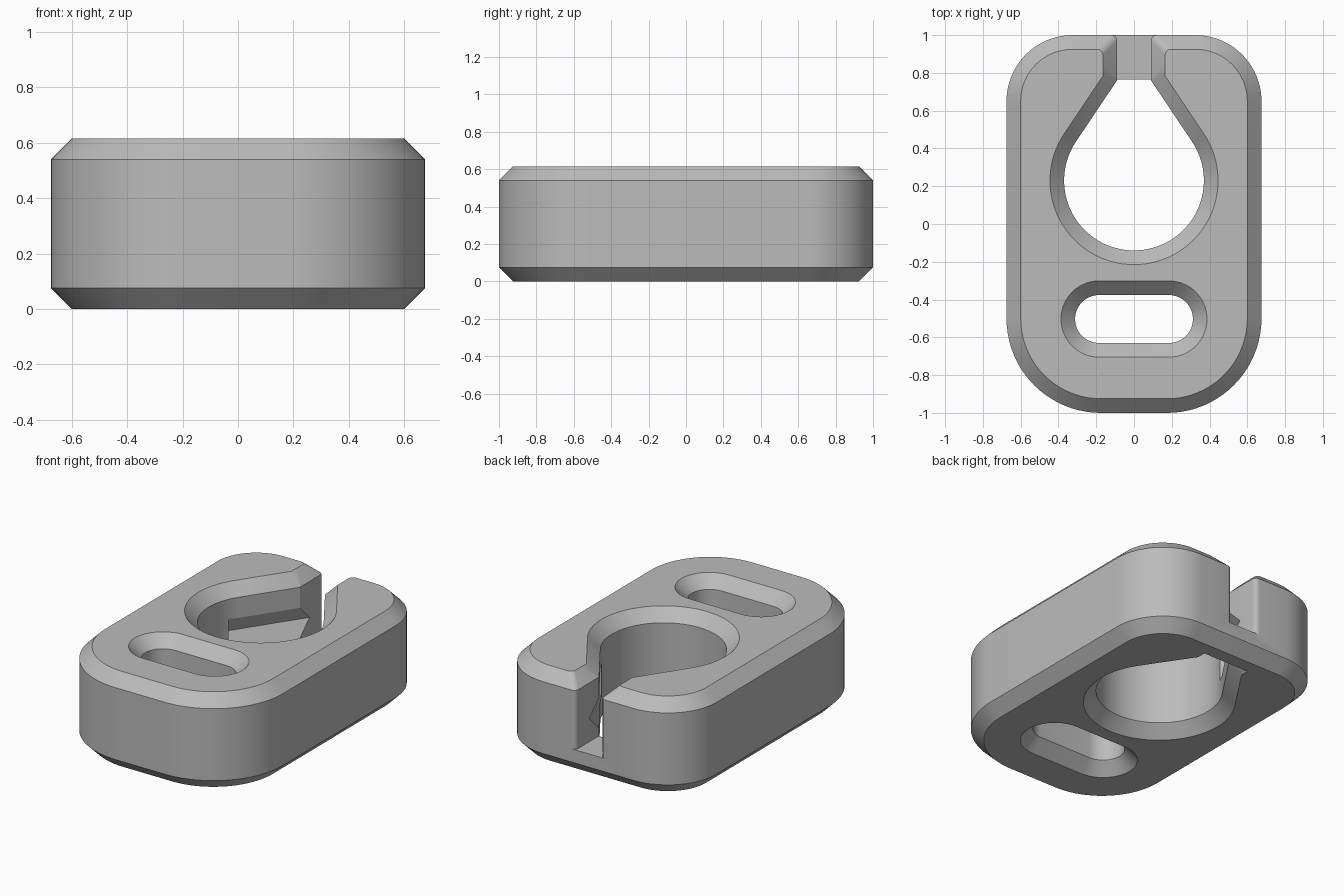
import bpy, bmesh
from math import sin, cos, pi, atan2, acos, hypot
from mathutils import Vector

if "Cube" in bpy.data.objects:
    bpy.data.objects.remove(bpy.data.objects["Cube"])

HEIGHT, CHAMFER = 0.615, 0.075
SLOT = 0.09          # half width of the back slot
HOLE_Y, HOLE_R, NECK_Y = 0.23, 0.37, 0.76

grey = bpy.data.materials.new("plain_grey")
grey.use_nodes = True
tone = (0.5, 0.5, 0.5, 1)
grey.diffuse_color = tone
grey.node_tree.nodes["Principled BSDF"].inputs["Base Color"].default_value = tone


def arc(cx, cy, r, a0, a1, n=20):
    return [(cx + r * cos(a0 + (a1 - a0) * i / n), cy + r * sin(a0 + (a1 - a0) * i / n))
            for i in range(n + 1)]


def loft(name, rings):
    """Skin a stack of equal-length (outline, z) rings into a closed solid."""
    bm = bmesh.new()
    loops = [[bm.verts.new((x, y, z)) for x, y in pts] for pts, z in rings]
    for lo, hi in zip(loops, loops[1:]):
        for i in range(len(lo)):
            j = (i + 1) % len(lo)
            bm.faces.new((lo[i], lo[j], hi[j], hi[i]))
    bm.faces.new(loops[0][::-1])
    bm.faces.new(loops[-1])
    bmesh.ops.recalc_face_normals(bm, faces=bm.faces[:])
    mesh = bpy.data.meshes.new(name)
    bm.to_mesh(mesh)
    bm.free()
    obj = bpy.data.objects.new(name, mesh)
    obj.data.materials.append(grey)
    bpy.context.collection.objects.link(obj)
    return obj


# Outlines, each grown by an offset o
def body_outline(o):
    front, back = 0.5, 0.35
    w = 0.675
    return (arc(w - back, 1 - back, back + o, 0, pi / 2)
            + arc(back - w, 1 - back, back + o, pi / 2, pi)
            + arc(front - w, front - 1, front + o, pi, 1.5 * pi)
            + arc(w - front, front - 1, front + o, 1.5 * pi, 2 * pi))


reach = hypot(SLOT, NECK_Y - HOLE_Y)
tangent = atan2(NECK_Y - HOLE_Y, SLOT) - acos(HOLE_R / reach)


def teardrop_outline(o):
    shoulder = NECK_Y + o * (1 - cos(tangent)) / sin(tangent)
    end = NECK_Y + 0.004 + o
    x = SLOT + o
    return ([(x, end), (-x, end), (-x, shoulder)]
            + arc(0, HOLE_Y, HOLE_R + o, pi - tangent, 2 * pi + tangent, 64)
            + [(x, shoulder)])


def oval_outline(o):
    return (arc(0.185, -0.503, 0.127 + o, -pi / 2, pi / 2)
            + arc(-0.185, -0.503, 0.127 + o, pi / 2, 1.5 * pi))


def slot_outline(o):
    r = 0.03
    side = [(SLOT + o, 0.7)] + arc(SLOT + o + r, 1 - r - o, r, pi, pi / 2, 6)
    side.append((SLOT + o + r, 1.1))
    return side + [(-x, y) for x, y in side[::-1]]


def through_cutter(name, outline):
    e = 0.02
    return loft(name, [(outline(CHAMFER + e), -e), (outline(0), CHAMFER),
                       (outline(0), HEIGHT - CHAMFER), (outline(CHAMFER + e), HEIGHT + e)])


def groove_cutter(side):
    """V-shaped groove along one straight wall of the teardrop."""
    out = Vector((side * cos(tangent), sin(tangent), 0))
    along = Vector((side * sin(tangent), -cos(tangent), 0))
    neck = Vector((side * SLOT, NECK_Y, HEIGHT / 2))
    bm = bmesh.new()
    ends = []
    for s in (-0.14, 0.45):
        base = neck + along * s
        ends.append([bm.verts.new(base + out * d + Vector((0, 0, h)))
                     for d, h in ((0.055, 0), (-0.02, 0.135), (-0.02, -0.135))])
    a, b = ends
    bm.faces.new(a)
    bm.faces.new(b[::-1])
    for i in range(3):
        j = (i + 1) % 3
        bm.faces.new((a[j], a[i], b[i], b[j]))
    bmesh.ops.recalc_face_normals(bm, faces=bm.faces[:])
    mesh = bpy.data.meshes.new("groove_cutter")
    bm.to_mesh(mesh)
    bm.free()
    obj = bpy.data.objects.new("groove_cutter", mesh)
    obj.data.materials.append(grey)
    bpy.context.collection.objects.link(obj)
    return obj


# Chamfered block
body = loft("cord_stop_body", [(body_outline(-CHAMFER), 0), (body_outline(0), CHAMFER),
                               (body_outline(0), HEIGHT - CHAMFER),
                               (body_outline(-CHAMFER), HEIGHT)])

# Openings: teardrop, oval, back slot and side grooves
e = 0.02
cutters = [
    through_cutter("teardrop_cutter", teardrop_outline),
    through_cutter("oval_cutter", oval_outline),
    loft("slot_cutter", [(slot_outline(0), 0.16), (slot_outline(0), HEIGHT - CHAMFER),
                         (slot_outline(CHAMFER + e), HEIGHT + e)]),
    groove_cutter(1), groove_cutter(-1),
]
bpy.context.view_layer.objects.active = body
body.select_set(True)
for cutter in cutters:
    cutter.hide_render = True
    mod = body.modifiers.new(cutter.name, 'BOOLEAN')
    mod.operation, mod.solver, mod.object = 'DIFFERENCE', 'EXACT', cutter
    bpy.ops.object.modifier_apply(modifier=mod.name)
    bpy.data.objects.remove(cutter)

bpy.ops.object.shade_smooth_by_angle(angle=0.5)
